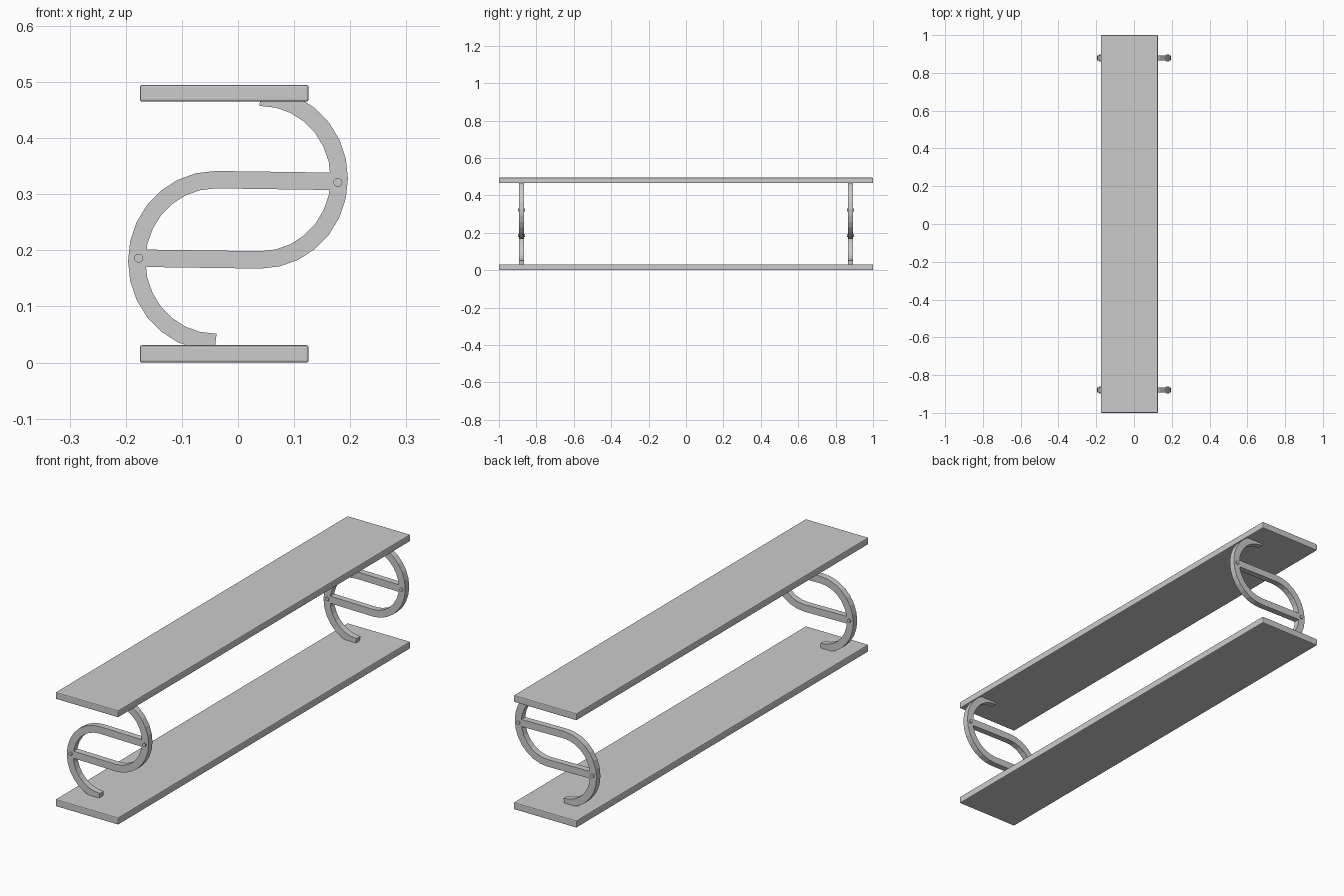
import bpy, bmesh, math
from mathutils import Vector

if "Cube" in bpy.data.objects:
    bpy.data.objects.remove(bpy.data.objects["Cube"])

MID_Z = 0.2545      # the two hooks mirror through (0, MID_Z)
LEG_Y = 0.879


def add_object(name, bm):
    bmesh.ops.recalc_face_normals(bm, faces=bm.faces)
    mesh = bpy.data.meshes.new(name)
    bm.to_mesh(mesh)
    bm.free()
    obj = bpy.data.objects.new(name, mesh)
    bpy.context.collection.objects.link(obj)
    return obj


def board(name, z0, z1):
    bm = bmesh.new()
    bmesh.ops.create_cube(bm, size=1)
    bmesh.ops.scale(bm, vec=(0.301, 2.0, z1 - z0), verts=bm.verts)
    bmesh.ops.translate(bm, vec=(-0.0245, 0, (z0 + z1) / 2), verts=bm.verts)
    obj = add_object(name, bm)
    bev = obj.modifiers.new("edge_bevel", 'BEVEL')
    bev.width = 0.004
    bev.segments = 2


def hook(name, y, flip, half=0.0155, depth=0.027, steps=14):
    # centreline: half ellipse from top to bottom, then a straight arm
    path = []
    for i in range(steps + 1):
        a = math.pi / 2 - math.pi * i / steps
        path.append(Vector((0.040 + 0.1405 * math.cos(a), 0.328 + 0.145 * math.sin(a))))
    path.append(Vector((-0.172, 0.186)))
    if flip:
        path = [Vector((-p.x, 2 * MID_Z - p.y)) for p in path]
    # offset the centreline both ways and sweep a rectangle along it
    bm = bmesh.new()
    rings = []
    for i, p in enumerate(path):
        t = (path[min(i + 1, len(path) - 1)] - path[max(i - 1, 0)]).normalized()
        if i == steps:
            t = (path[i + 1] - path[i]).normalized()
        n = Vector((-t.y, t.x)) * half
        rings.append([bm.verts.new((p.x + s * n.x, y + d * depth / 2, p.y + s * n.y))
                      for s, d in ((1, -1), (1, 1), (-1, 1), (-1, -1))])
    for a, b in zip(rings, rings[1:]):
        for k in range(4):
            m = (k + 1) % 4
            bm.faces.new((a[k], a[m], b[m], b[k]))
    bm.faces.new(rings[0])
    bm.faces.new(rings[-1])
    add_object(name, bm)


def pin(name, x, y, z):
    bpy.ops.mesh.primitive_cylinder_add(vertices=16, radius=0.008, depth=0.037,
                                        location=(x, y, z),
                                        rotation=(math.pi / 2, 0, 0))
    bpy.context.object.name = name
    bpy.ops.object.shade_smooth_by_angle()


# Shelf boards
board("bottom_board", 0.0, 0.031)
board("top_board", 0.465, 0.495)

# S-shaped supports, each two interlocking hooks joined by pins
for side, y in (("front", -LEG_Y), ("back", LEG_Y)):
    hook(side + "_upper_hook", y, False)
    hook(side + "_lower_hook", y, True)
    pin(side + "_right_pin", 0.178, y, 0.321)
    pin(side + "_left_pin", -0.177, y, 0.186)
